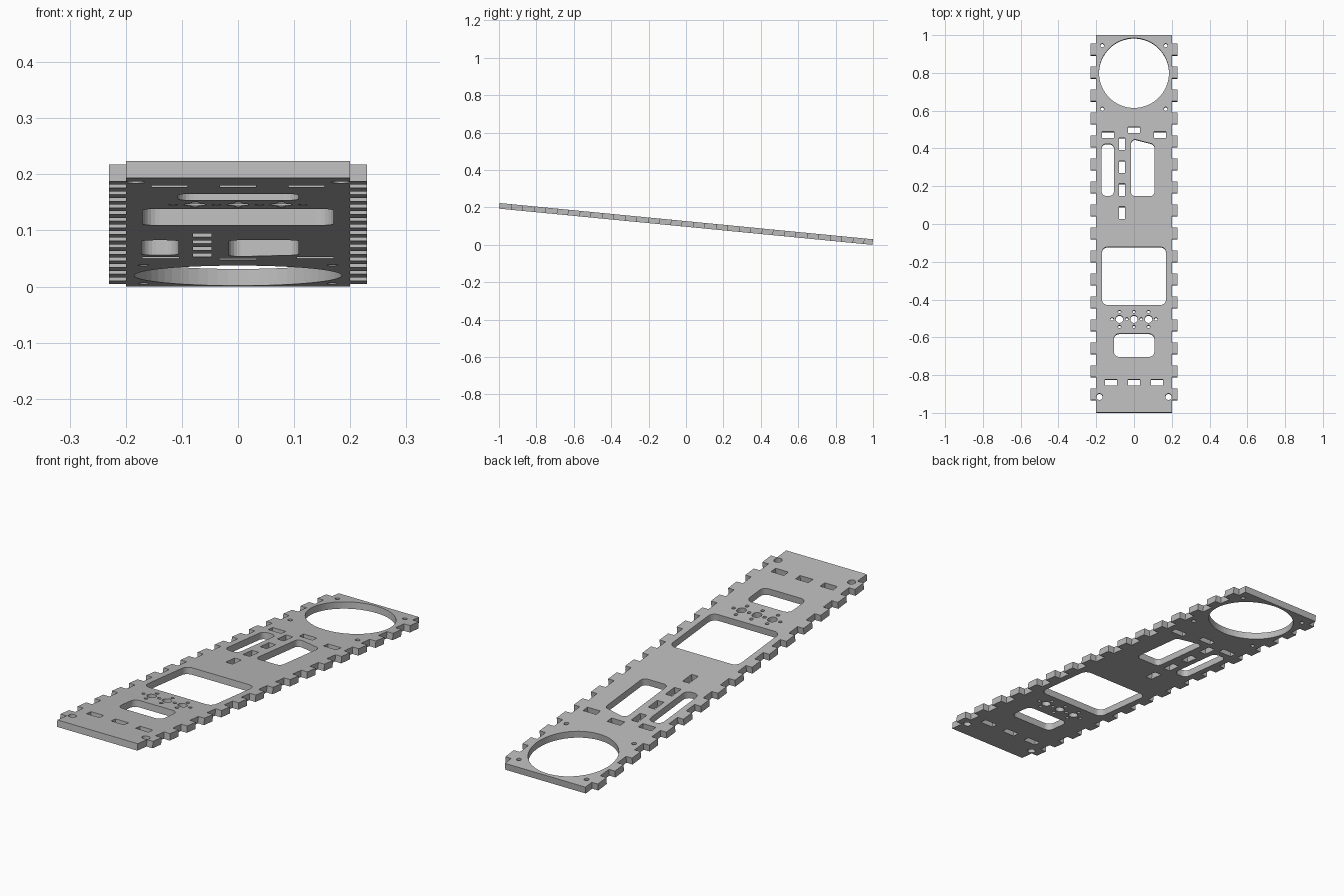
import bpy
import math
from mathutils import Matrix, Vector

cube = bpy.data.objects.get("Cube")
if cube:
    bpy.data.objects.remove(cube, do_unlink=True)

THICK = 0.03
TILT = math.atan(0.097)
STRETCH = 1 / math.cos(TILT)     # ground-plan y to distance along the plate
HALF_LEN = 0.9985
HALF_WIDTH = 0.2
TAB_OUT = 0.23

grey = bpy.data.materials.new("plain grey")
grey.use_nodes = True
colour = (0.5, 0.5, 0.5, 1)
grey.diffuse_color = colour
grey.node_tree.nodes["Principled BSDF"].inputs["Base Color"].default_value = colour

curve = bpy.data.curves.new("panel", "CURVE")
curve.dimensions = "2D"
curve.fill_mode = "BOTH"
curve.extrude = THICK / 2


def loop(points):
    """Add one closed outline to the flat panel."""
    s = curve.splines.new("POLY")
    s.points.add(len(points) - 1)
    for p, (x, y) in zip(s.points, points):
        p.co = (x, y * STRETCH, 0, 1)
    s.use_cyclic_u = True


def circle(x, y, r, n=24):
    loop([(x + r * math.cos(math.tau * i / n), y + r * math.sin(math.tau * i / n))
          for i in range(n)])


def slot(x0, x1, y0, y1):
    loop([(x0, y0), (x1, y0), (x1, y1), (x0, y1)])


def rounded(corners, r, n=6):
    """Add a polygon whose corners are rounded by radius r."""
    pts = []
    corners = [Vector(c) for c in corners]
    for i, c in enumerate(corners):
        a = (corners[i - 1] - c).normalized()
        b = (corners[(i + 1) % len(corners)] - c).normalized()
        half = a.angle(b) / 2
        centre = c + (a + b).normalized() * r / math.sin(half)
        start = c + a * r / math.tan(half) - centre
        turn = math.pi - 2 * half
        for k in range(n + 1):
            t = turn * k / n
            pts.append((centre.x + start.x * math.cos(t) - start.y * math.sin(t),
                        centre.y + start.x * math.sin(t) + start.y * math.cos(t)))
    loop(pts)


def window(x0, x1, y0, y1, r):
    rounded([(x0, y0), (x1, y0), (x1, y1), (x0, y1)], r)


# Outer edge with finger-joint tabs down both sides
side = [(HALF_WIDTH, -HALF_LEN)]
for i in range(16):
    mid = -0.903 + 0.1217 * i
    lo, hi = mid - 0.0305, mid + 0.0305
    side += [(HALF_WIDTH, lo), (TAB_OUT, lo), (TAB_OUT, hi), (HALF_WIDTH, hi)]
side.append((HALF_WIDTH, HALF_LEN))
loop(side + [(-x, y) for x, y in reversed(side)])

# Large round opening and its screw holes
circle(0, 0.798, 0.185, 64)
for x in (-0.168, 0.168):
    for y in (0.944, 0.608):
        circle(x, y, 0.01, 16)

# Slots behind the middle
slot(-0.17, -0.105, 0.455, 0.487)
slot(-0.033, 0.033, 0.48, 0.512)
slot(0.105, 0.17, 0.455, 0.487)
for i in range(4):
    y = 0.058 + 0.1217 * i
    slot(-0.08, -0.047, y - 0.032, y + 0.032)

# Rounded windows
window(-0.172, -0.106, 0.147, 0.423, 0.025)
rounded([(-0.016, 0.146), (0.108, 0.146), (0.108, 0.42), (-0.016, 0.452)], 0.022)
window(-0.17, 0.17, -0.43, -0.123, 0.03)
window(-0.107, 0.108, -0.705, -0.582, 0.028)

# Row of round holes, each ringed by small ones
for x in (-0.077, 0, 0.077):
    circle(x, -0.505, 0.02)
    for y in (-0.466, -0.545):
        circle(x, y, 0.008, 12)
for x in (-0.116, -0.0385, 0.0385, 0.116):
    circle(x, -0.505, 0.008, 12)

# Front slots and mounting holes
for x in (-0.122, 0, 0.122):
    slot(x - 0.032, x + 0.032, -0.857, -0.825)
for x in (-0.183, 0.183):
    circle(x, -0.916, 0.017)

# Turn the outline into a solid plate, sloping down to the back
source = bpy.data.objects.new("panel_outline", curve)
bpy.context.scene.collection.objects.link(source)
bpy.context.view_layer.update()
mesh = bpy.data.meshes.new_from_object(
    source.evaluated_get(bpy.context.evaluated_depsgraph_get()))
bpy.data.objects.remove(source, do_unlink=True)
mesh.transform(Matrix.Rotation(-TILT, 4, "X"))
lowest = min(v.co.z for v in mesh.vertices)
mesh.transform(Matrix.Translation((0, 0, -lowest)))
mesh.materials.clear()
mesh.materials.append(grey)
for p in mesh.polygons:
    p.use_smooth = False
mesh.name = "side_panel"
panel = bpy.data.objects.new("side_panel", mesh)
bpy.context.scene.collection.objects.link(panel)
